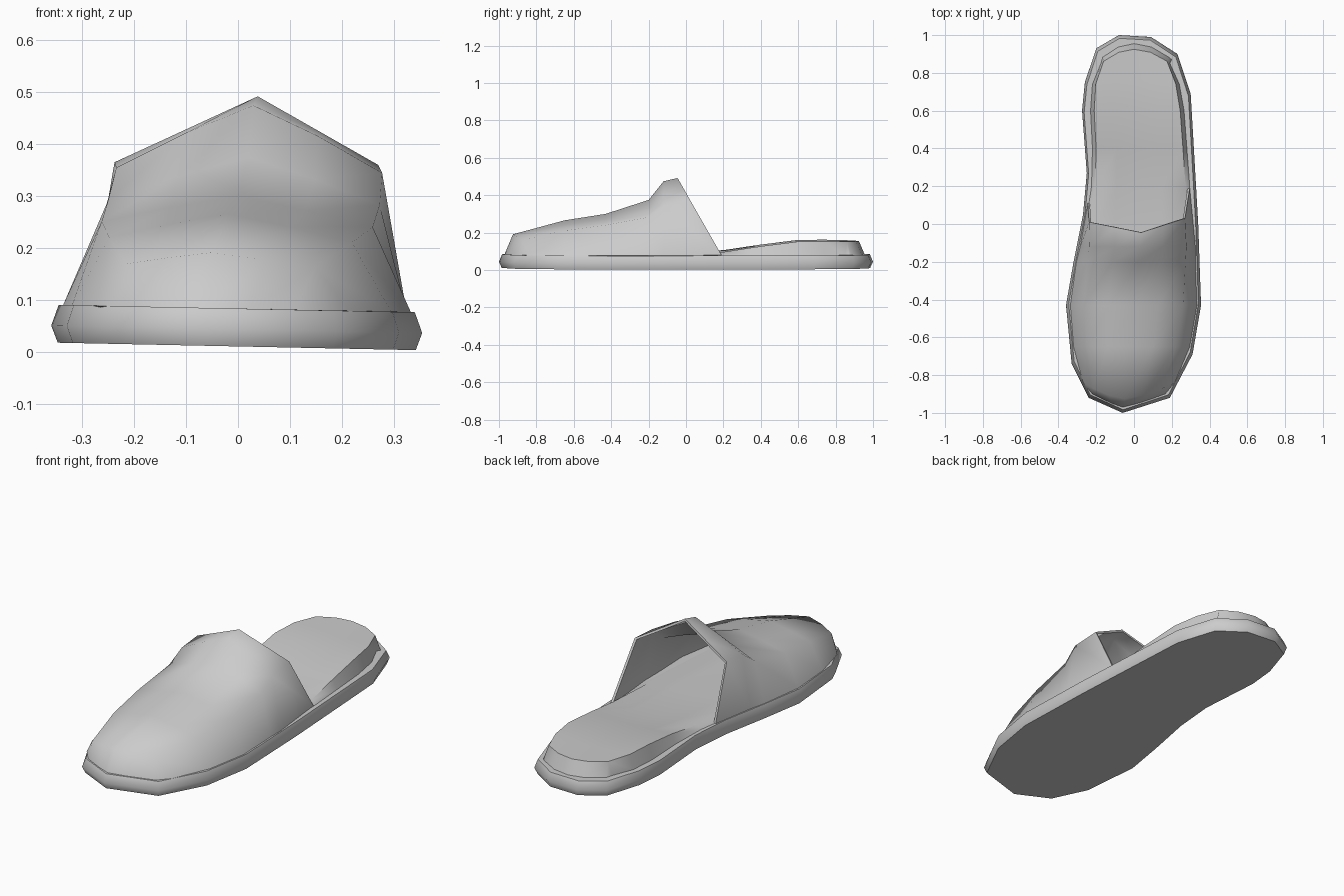
import bpy
import bmesh
import math

cube = bpy.data.objects.get("Cube")
if cube:
    bpy.data.objects.remove(cube, do_unlink=True)

grey = bpy.data.materials.new("plain grey")
grey.use_nodes = True
grey.diffuse_color = (0.6, 0.6, 0.6, 1)
grey.node_tree.nodes["Principled BSDF"].inputs["Base Color"].default_value = (0.6, 0.6, 0.6, 1)

TILT = -0.02      # the whole base leans slightly to one side
BASE = 0.083      # height of the sole's top


def finish(name, bm, angle, thickness=0):
    mesh = bpy.data.meshes.new(name)
    bm.to_mesh(mesh)
    bm.free()
    obj = bpy.data.objects.new(name, mesh)
    bpy.context.collection.objects.link(obj)
    mesh.materials.append(grey)
    bpy.ops.object.select_all(action="DESELECT")
    obj.select_set(True)
    bpy.context.view_layer.objects.active = obj
    if thickness:
        solid = obj.modifiers.new("thickness", "SOLIDIFY")
        solid.thickness = thickness
        solid.offset = -1
        bpy.ops.object.modifier_apply(modifier="thickness")
    bpy.ops.object.shade_smooth_by_angle(angle=math.radians(angle))
    return obj


def section(y, bow, cx, left, right, frac, z_shoulder, z_centre, power=2.0):
    """Cross-section from left base over shoulders and centre to right base."""
    points = []
    for t in (-1, -frac, -frac / 2, 0, frac / 2, frac, 1):
        a = abs(t)
        x = cx + a * ((left if t < 0 else right) - cx)
        if a == 1:
            z = BASE
        elif a == frac:
            z = z_shoulder
        else:
            z = z_centre if a == 0 else z_shoulder + 0.55 * (z_centre - z_shoulder)
        points.append((x, y + bow * (1 - a ** power), z + TILT * x))
    return points


def loft(rows):
    bm = bmesh.new()
    grid = [[bm.verts.new(p) for p in row] for row in rows]
    for a, b in zip(grid, grid[1:]):
        for i in range(len(a) - 1):
            bm.faces.new((a[i], a[i + 1], b[i + 1], b[i]))
    return bm


# Sole: foot outline stacked in three rings, widest in the middle
outline = [(-0.06, -1.0), (0.19, -0.92), (0.31, -0.69), (0.355, -0.43),
           (0.34, 0.0), (0.317, 0.4), (0.30, 0.69), (0.23, 0.90),
           (0.09, 0.99), (-0.08, 1.0), (-0.20, 0.93), (-0.26, 0.75),
           (-0.275, 0.6), (-0.25, 0.27), (-0.27, 0.05), (-0.32, -0.2),
           (-0.36, -0.43), (-0.33, -0.74), (-0.24, -0.92)]
bm = bmesh.new()
rings = []
for z, sx, sy in ((0.01, 0.965, 0.985), (0.043, 1, 1), (BASE, 0.96, 0.983)):
    rings.append([bm.verts.new((x * sx, y * sy, z + TILT * x)) for x, y in outline])
n = len(outline)
for low, high in zip(rings, rings[1:]):
    for i in range(n):
        j = (i + 1) % n
        bm.faces.new((low[i], low[j], high[j], high[i]))
bm.faces.new(rings[0][::-1])
bm.faces.new(rings[-1])
finish("sole", bm, 50)

# Footbed: low insole rising to a padded heel
footbed = [section(*r) for r in (
    (-0.70, 0, 0, -0.27, 0.25, 0.9, 0.088, 0.086),
    (-0.10, 0, 0.02, -0.27, 0.30, 0.9, 0.090, 0.088),
    (0.20, 0, 0.02, -0.225, 0.295, 0.92, 0.102, 0.096),
    (0.40, 0, 0.02, -0.22, 0.28, 0.92, 0.132, 0.122),
    (0.60, 0, 0.01, -0.23, 0.265, 0.92, 0.157, 0.150),
    (0.74, 0.02, 0, -0.22, 0.24, 0.92, 0.158, 0.152),
    (0.85, 0.075, 0, -0.175, 0.19, 0.92, 0.156, 0.154),
    (0.87, 0.085, 0, -0.18, 0.20, 0.92, BASE, BASE))]
finish("footbed", loft(footbed), 50)

# Upper: toe cap climbing to a raised collar with a slanted opening
upper = [section(*r) for r in (
    (-0.90, -0.07, -0.06, -0.22, 0.165, 0.75, BASE, BASE, 1.2),
    (-0.84, -0.085, -0.05, -0.27, 0.215, 0.75, 0.165, 0.19, 1.6),
    (-0.65, 0, -0.02, -0.32, 0.295, 0.76, 0.215, 0.265),
    (-0.43, 0, 0, -0.337, 0.333, 0.78, 0.245, 0.30),
    (-0.20, 0, 0.02, -0.305, 0.325, 0.83, 0.288, 0.375),
    (-0.12, 0, 0.03, -0.285, 0.325, 0.84, 0.350, 0.475))]
corner_l, peak, corner_r = (-0.238, 0.01, 0.365), (0.038, -0.045, 0.492), (0.27, 0.03, 0.36)


def middle(a, b):
    return tuple((p + q) / 2 for p, q in zip(a, b))


upper.append([(-0.245, 0.11, 0.088), corner_l, middle(corner_l, peak), peak,
              middle(peak, corner_r), corner_r, (0.295, 0.19, 0.08)])
finish("upper", loft(upper), 60, 0.012)
